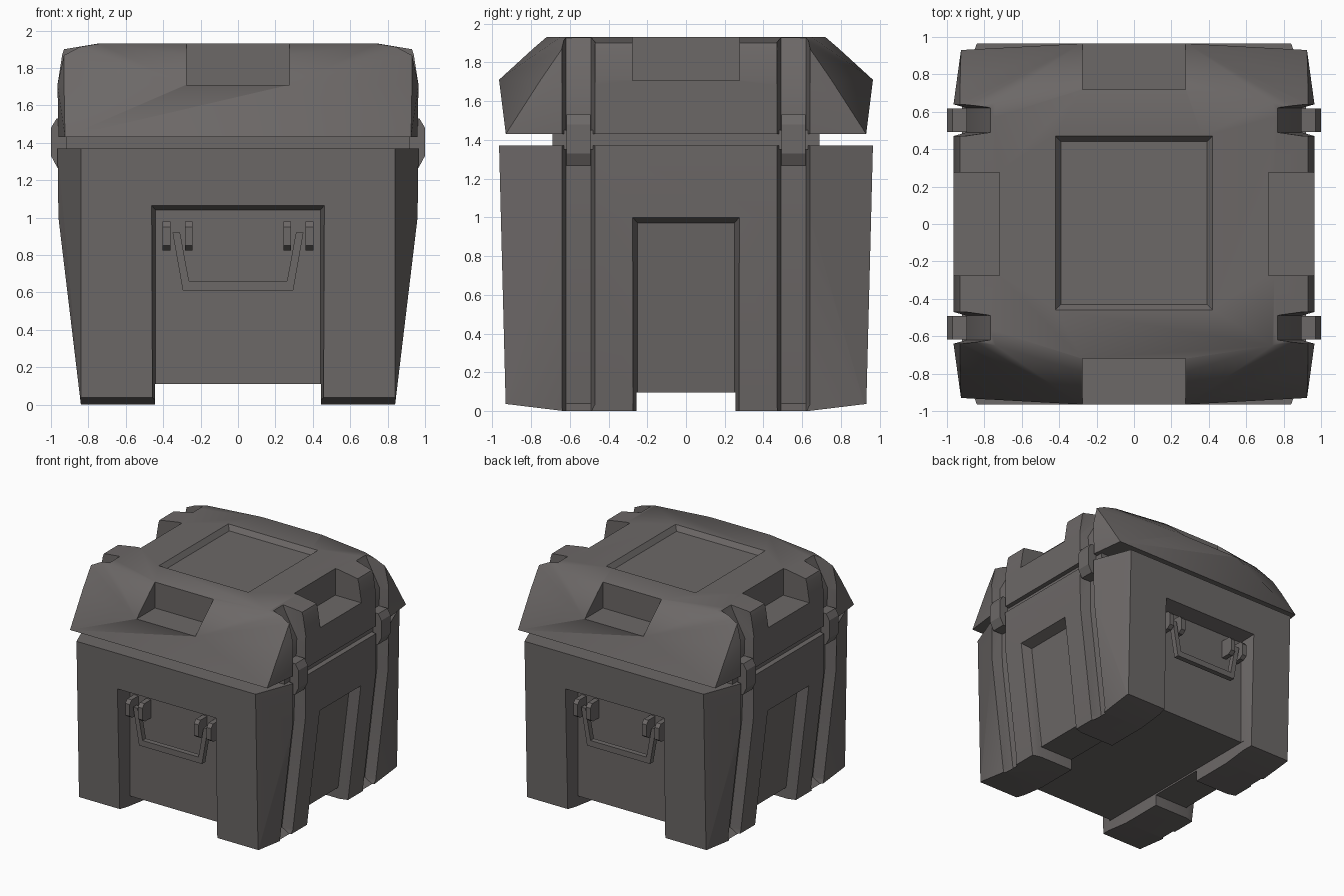
import bpy, bmesh, math

if "Cube" in bpy.data.objects:
    bpy.data.objects.remove(bpy.data.objects["Cube"])

mat = bpy.data.materials.new("dark warm grey")
mat.diffuse_color = (0.15, 0.138, 0.135, 1)
mat.use_nodes = True
mat.node_tree.nodes["Principled BSDF"].inputs["Base Color"].default_value = mat.diffuse_color


def finish(name, bm):
    bmesh.ops.recalc_face_normals(bm, faces=bm.faces)
    me = bpy.data.meshes.new(name)
    bm.to_mesh(me)
    bm.free()
    me.materials.append(mat)
    ob = bpy.data.objects.new(name, me)
    bpy.context.collection.objects.link(ob)
    return ob


def loft(name, rings):
    """Closed solid through rings of points, capped at both ends."""
    bm = bmesh.new()
    vs = [[bm.verts.new(p) for p in ring] for ring in rings]
    n = len(vs[0])
    for a, b in zip(vs, vs[1:]):
        for i in range(n):
            j = (i + 1) % n
            bm.faces.new((a[i], a[j], b[j], b[i]))
    bm.faces.new(vs[0])
    bm.faces.new(vs[-1])
    return finish(name, bm)


def hull(name, levels):
    """Convex solid; each level is (z, corner points) mirrored into four quarters."""
    bm = bmesh.new()
    for z, quarter in levels:
        for x, y in quarter:
            for sx in (1, -1):
                for sy in (1, -1):
                    bm.verts.new((sx * x, sy * y, z))
    res = bmesh.ops.convex_hull(bm, input=bm.verts)
    loose = {v for v in res["geom_interior"] + res["geom_unused"]
             if isinstance(v, bmesh.types.BMVert)}
    bmesh.ops.delete(bm, geom=list(loose), context='VERTS')
    bmesh.ops.dissolve_limit(bm, angle_limit=math.radians(1), verts=bm.verts, edges=bm.edges)
    return finish(name, bm)


def rect(hx, hy, z, cx=0, cy=0):
    return [(cx + hx * a, cy + hy * b, z) for a, b in ((1, -1), (1, 1), (-1, 1), (-1, -1))]


def box(name, hx, hy, z0, z1, cx=0, cy=0):
    return loft(name, [rect(hx, hy, z0, cx, cy), rect(hx, hy, z1, cx, cy)])


def select(ob):
    bpy.ops.object.select_all(action='DESELECT')
    ob.select_set(True)
    bpy.context.view_layer.objects.active = ob


def cut(ob, cutters):
    select(ob)
    for c in cutters:
        m = ob.modifiers.new("cut", 'BOOLEAN')
        m.operation = 'DIFFERENCE'
        m.solver = 'EXACT'
        m.object = c
        bpy.ops.object.modifier_apply(modifier=m.name)
        bpy.data.objects.remove(c, do_unlink=True)


def smooth(ob, angle=50):
    select(ob)
    bpy.ops.object.shade_smooth_by_angle(angle=math.radians(angle))


def channel(sx, yc, levels):
    """Vertical strap groove cutter; levels hold (z, floor x, surface x)."""
    rings = []
    for z, xi, xs in levels:
        half = [(xi, 0.065), (xs, 0.085), (1.3, 0.085)]
        pts = [(x, -h) for x, h in half[::-1]] + half
        rings.append([(sx * x, yc + h, z) for x, h in pts])
    return loft("cutter", rings)


# Base tub: square at the feet, chamfered corners at the rim
base = hull("base", [
    (0, [(0.84, 0.63), (0.84, 0.93)]),
    (1.0, [(0.96, 0.64), (0.84, 0.957)]),
    (1.37, [(0.965, 0.64), (0.84, 0.965)])])

cutters = [box("cutter", 0.445, 2, -0.2, 0.11), box("cutter", 2, 0.255, -0.2, 0.095)]
for s in (1, -1):
    # front and back recess
    cutters.append(loft("cutter", [
        [(-w, s * y, -0.1), (w, s * y, -0.1), (w, s * y, t), (-w, s * y, t)]
        for y, w, t in ((0.82, 0.44, 1.04), (0.96, 0.462, 1.065), (1.2, 0.462, 1.065))]))
    # side recess
    cutters.append(loft("cutter", [
        [(s * xb, -w, -0.1), (s * xb, w, -0.1), (s * xt, w, t), (s * xt, -w, t)]
        for xb, xt, w, t in ((0.74, 0.87, 0.25, 0.97), (0.83, 0.96, 0.275, 1.0),
                             (1.2, 1.2, 0.275, 1.0))]))
    # foot undersides rise towards front and back
    cutters.append(loft("cutter", [
        [(x, s * 0.63, 0), (x, s * 1.0, 0.045), (x, s * 1.0, -0.1), (x, s * 0.63, -0.1)]
        for x in (-1.1, 1.1)]))
    for y in (0.555, -0.555):
        cutters.append(channel(s, y, ((-0.01, 0.842, 0.85), (0.04, 0.755, 0.843),
                                      (1.0, 0.87, 0.96), (1.5, 0.875, 0.966))))
cut(base, cutters)
smooth(base)

# Lid: bulging front and back middle, corners falling away
lid = hull("lid", [
    (1.43, [(0.96, 0.64), (0.925, 0.93), (0.28, 0.93)]),
    (1.71, [(0.965, 0.64), (0.93, 0.75), (0.28, 0.965)]),
    (1.87, [(0.94, 0.60), (0.93, 0.64), (0.28, 0.79)]),
    (1.90, [(0.93, 0.58), (0.915, 0.62)]),
    (1.93, [(0.75, 0.57), (0.74, 0.65), (0.28, 0.72)])])
cutters = [loft("cutter", [rect(0.39, 0.435, 1.89, cy=0.005),
                           rect(0.42, 0.465, 1.93, cy=0.005),
                           rect(0.42, 0.465, 2.1, cy=0.005)])]
for s in (1, -1):
    # hand pockets on all four edges
    cutters.append(box("cutter", 0.275, 0.24, 1.71, 2.1, cy=s * 0.96))
    cutters.append(box("cutter", 0.24, 0.275, 1.705, 2.1, cx=s * 0.96))
    for y in (0.555, -0.555):
        cutters.append(channel(s, y, ((1.3, 0.88, 0.955), (1.68, 0.895, 0.965),
                                      (1.89, 0.78, 0.91), (2.05, 0.72, 0.80))))
cut(lid, cutters)
smooth(lid)

# Seal block between base and lid
box("seal", 0.92, 0.69, 1.35, 1.45)

for sx in (1, -1):
    for y in (0.555, -0.555):
        # side latch bridging the gap
        prof = [(0.86, 1.265), (0.965, 1.265), (1.0, 1.33), (1.0, 1.48), (0.97, 1.53), (0.86, 1.53)]
        loft("latch", [[(sx * x, y + d, z) for x, z in prof] for d in (-0.062, 0.062)])

for sy in (1, -1):
    # swinging handle
    half = [(0.35, 0.92), (0.295, 0.61)]
    inner = [(0.262, 0.66), (0.31, 0.92)]
    outline = (half + [(-x, z) for x, z in half[::-1]]
               + [(-x, z) for x, z in inner[::-1]] + inner)
    loft("handle", [[(x, sy * y, z) for x, z in outline] for y in (0.86, 0.905)])
    # handle brackets
    prof = [(0.81, 0.825), (0.90, 0.825), (0.935, 0.85), (0.935, 0.95), (0.91, 0.98), (0.81, 0.98)]
    for xc in (-0.382, -0.263, 0.263, 0.382):
        loft("handle_bracket", [[(xc + d, sy * y, z) for y, z in prof] for d in (-0.021, 0.021)])
